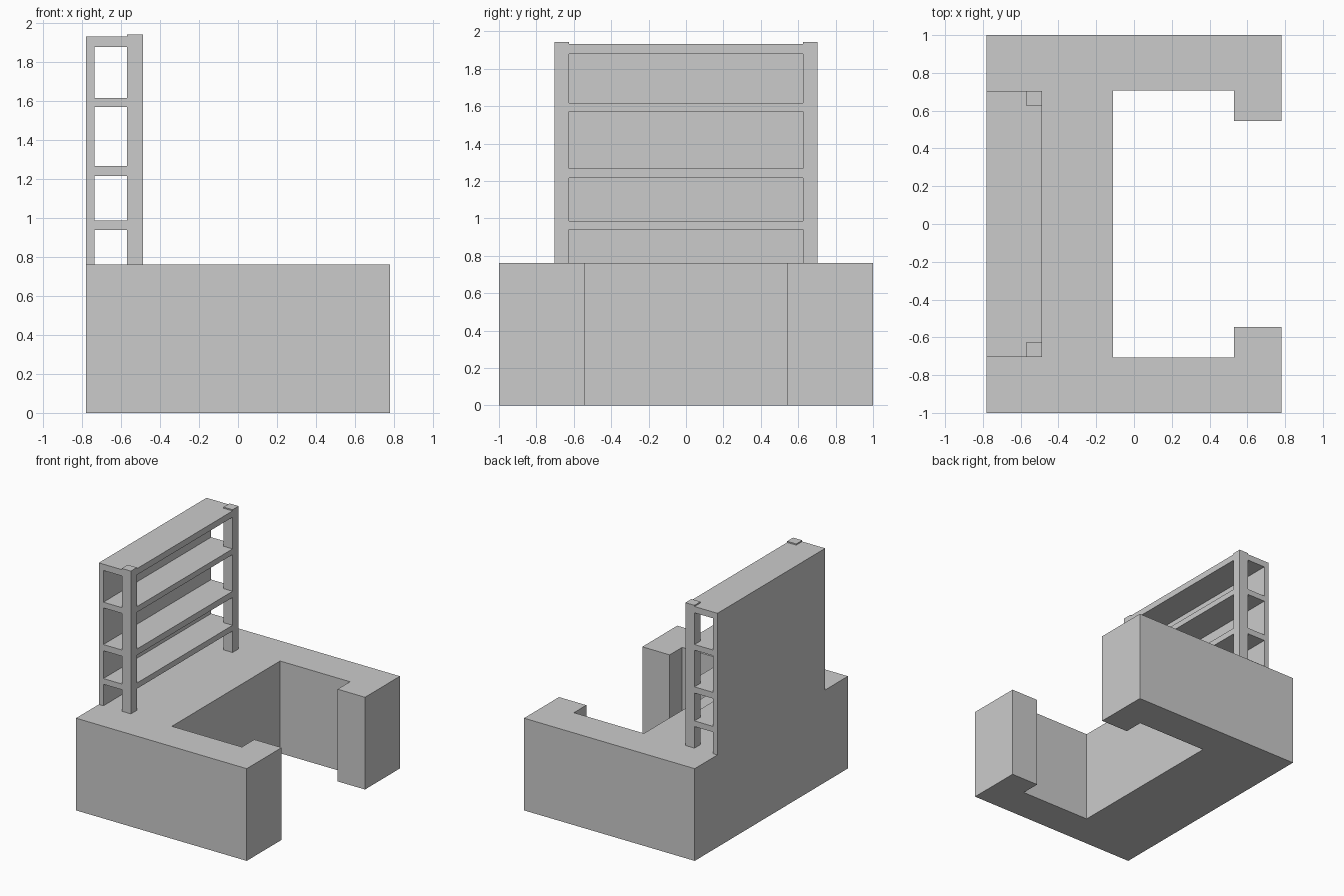
import bpy, bmesh

if "Cube" in bpy.data.objects:
    bpy.data.objects.remove(bpy.data.objects["Cube"])


def prism(name, outline, z0, z1):
    """Extrude a closed xy outline from z0 up to z1."""
    bm = bmesh.new()
    face = bm.faces.new([bm.verts.new((x, y, z0)) for x, y in outline])
    top = bmesh.ops.extrude_face_region(bm, geom=[face])["geom"]
    for v in top:
        if isinstance(v, bmesh.types.BMVert):
            v.co.z = z1
    bmesh.ops.recalc_face_normals(bm, faces=bm.faces)
    mesh = bpy.data.meshes.new(name)
    bm.to_mesh(mesh)
    bm.free()
    obj = bpy.data.objects.new(name, mesh)
    bpy.context.collection.objects.link(obj)
    return obj


def mirrored(half):
    """Complete an outline given on the +y side."""
    return half + [(x, -y) for x, y in reversed(half)]


BACK, PANEL, POST, FRONT = -0.78, -0.738, -0.57, -0.487
OUT, INN = 0.703, 0.625
BASE_TOP = 0.762

# C-shaped counter with thicker arm ends
prism("counter", mirrored([(-0.11, 0.706), (0.53, 0.706), (0.53, 0.544),
                           (0.78, 0.544), (0.78, 1.0), (BACK, 1.0)]), 0, BASE_TOP)

# Back panel of the shelf unit
prism("back_panel", mirrored([(PANEL, OUT), (BACK, OUT)]), BASE_TOP, 1.932)

# Front posts, rising slightly above the top shelf
for side, s in (("left", -1), ("right", 1)):
    prism(f"{side}_post", [(POST, s * INN), (FRONT, s * INN),
                           (FRONT, s * OUT), (POST, s * OUT)], BASE_TOP, 1.942)

# Shelves, notched around the posts
shelf_outline = mirrored([(FRONT, INN), (POST, INN), (POST, OUT), (PANEL, OUT)])
levels = [(0.94, 0.987), (1.217, 1.268), (1.571, 1.618), (1.88, 1.932)]
for i, (z0, z1) in enumerate(levels, 1):
    prism(f"shelf_{i}", shelf_outline, z0, z1)
